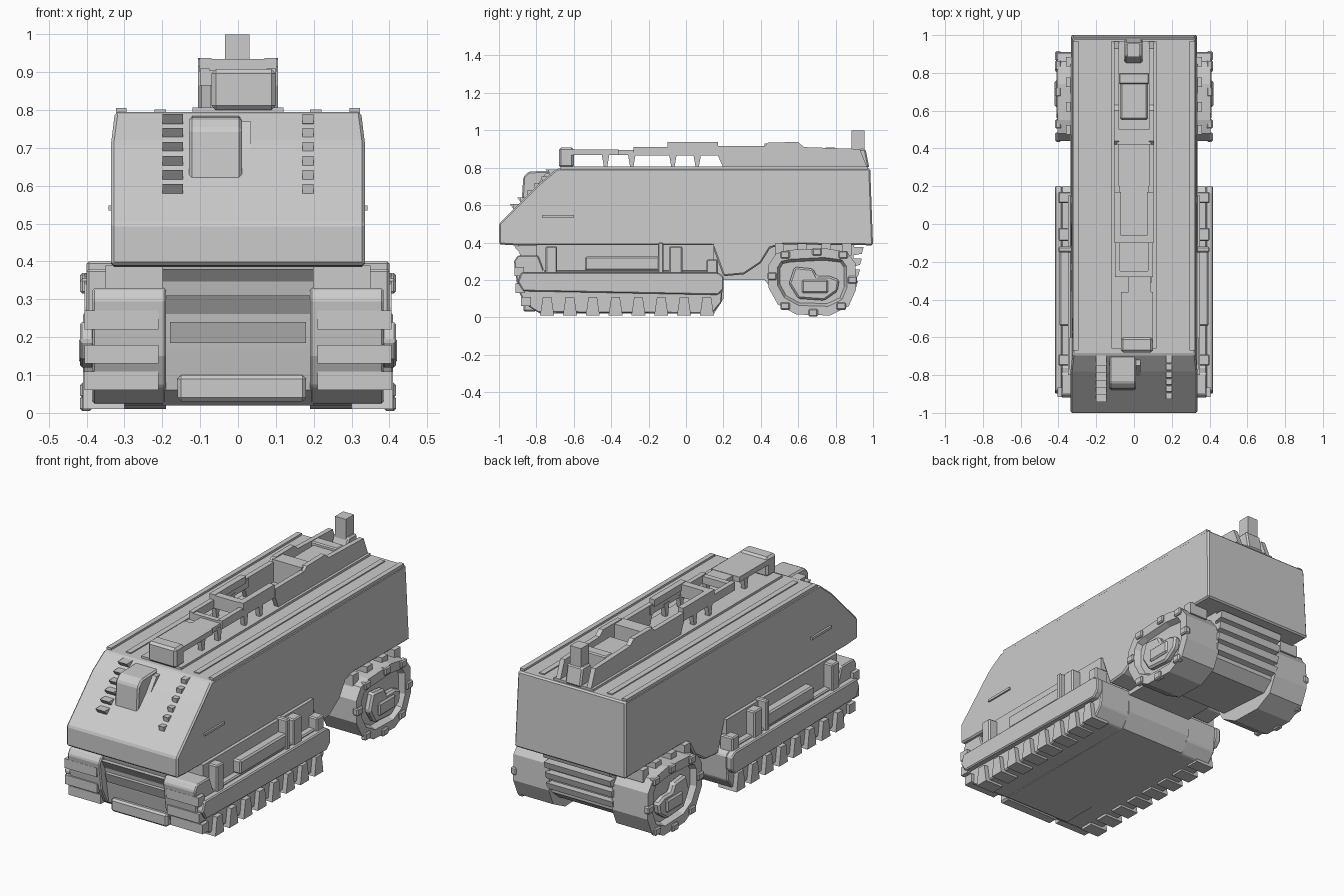
import bpy, bmesh
from mathutils import Vector


def prism(name, profile, x0, x1, bevel=0.0):
    """Side profile in (y, z), extruded across x."""
    bm = bmesh.new()
    face = bm.faces.new([bm.verts.new((x0, y, z)) for y, z in profile])
    ext = bmesh.ops.extrude_face_region(bm, geom=[face])
    bmesh.ops.translate(bm, vec=(x1 - x0, 0, 0),
                        verts=[g for g in ext["geom"] if isinstance(g, bmesh.types.BMVert)])
    bmesh.ops.recalc_face_normals(bm, faces=bm.faces)
    me = bpy.data.meshes.new(name)
    bm.to_mesh(me)
    bm.free()
    ob = bpy.data.objects.new(name, me)
    bpy.context.collection.objects.link(ob)
    if bevel:
        mod = ob.modifiers.new("Bevel", "BEVEL")
        mod.width, mod.segments = bevel, 1
    return ob


def box(name, x0, x1, y0, y1, z0, z1, bevel=0.0):
    return prism(name, [(y0, z0), (y1, z0), (y1, z1), (y0, z1)], x0, x1, bevel)


def mirror(ob):
    ob.modifiers.new("Mirror", "MIRROR")
    return ob


def recess_side(ob, inset, depth):
    """Sink the outer (+x) side face inside a rim."""
    bm = bmesh.new()
    bm.from_mesh(ob.data)
    side = max(bm.faces, key=lambda f: f.calc_center_median().x)
    bmesh.ops.inset_region(bm, faces=[side], thickness=inset)
    bmesh.ops.inset_region(bm, faces=[side], thickness=0.015, depth=-depth)
    bm.to_mesh(ob.data)
    bm.free()


# Hull with sloped nose and rear track arch, walls leaning in slightly
hull = prism("hull", [(-1.0, 0.39), (-0.92, 0.385), (0.14, 0.385), (0.2, 0.22), (0.31, 0.23),
                      (0.4, 0.29), (0.45, 0.37), (0.52, 0.39), (1.0, 0.385), (0.985, 0.795),
                      (-0.69, 0.795), (-0.78, 0.72), (-1.0, 0.5)], -0.335, 0.335, 0.008)
for v in hull.data.vertices:
    if v.co.z > 0.75:
        v.co.x *= 0.97

# Roof: raised edge strips and centre deck
mirror(box("roof_edge", 0.295, 0.322, -0.67, 0.97, 0.79, 0.806))
mirror(box("roof_strip", 0.19, 0.22, -0.65, 0.95, 0.79, 0.801))
box("roof_deck", -0.12, 0.12, -0.66, 0.97, 0.785, 0.807)

# Nose: hatch box and ladder rungs
prism("nose_hatch", [(-0.88, 0.6), (-0.87, 0.75), (-0.84, 0.78), (-0.66, 0.785),
                     (-0.66, 0.6)], -0.13, 0.01, 0.008)
prism("nose_hatch_side", [(-0.86, 0.62), (-0.75, 0.77), (-0.7, 0.77), (-0.8, 0.6)], 0.01, 0.035)
for i in range(6):
    z = 0.58 + i * 0.037
    y = -0.92 + i * 0.038
    for x0, x1, d, tag in ((-0.2, -0.145, 0.022, "step"), (0.17, 0.2, 0.006, "rib")):
        prism(f"nose_{tag}_{i}", [(y - d, z + 0.025), (y + 0.05, z + 0.025),
                                  (y + 0.02, z - 0.01), (y - 0.002, z)], x0, x1)
mirror(box("side_handle", 0.33, 0.342, -0.77, -0.6, 0.535, 0.548))

# Front tracks: solid undercarriage, shelf rail, upper deck
track_profile = [(-0.92, 0.3), (-0.9, 0.15), (-0.86, 0.07), (-0.79, 0.025), (0.14, 0.02),
                 (0.19, 0.08), (0.2, 0.22), (0.14, 0.25), (-0.76, 0.25), (-0.79, 0.33),
                 (-0.9, 0.33)]
mirror(prism("front_track", track_profile, 0.19, 0.385, 0.006))
prism("undercarriage", [(-0.9, 0.39), (-0.87, 0.39), (-0.2, 0.39), (0.2, 0.39), (0.2, 0.1), (0.15, 0.02),
                        (-0.78, 0.02), (-0.84, 0.06), (-0.86, 0.17), (-0.88, 0.3)], -0.2, 0.2)
mirror(prism("track_rail", [(-0.9, 0.19), (-0.87, 0.14), (0.17, 0.12), (0.2, 0.15), (0.2, 0.22),
                            (0.17, 0.24), (-0.88, 0.24)], 0.38, 0.418, 0.006))
mirror(box("upper_deck", 0.19, 0.35, -0.8, 0.15, 0.24, 0.39))
mirror(box("side_tank", 0.34, 0.395, -0.54, -0.14, 0.25, 0.325, 0.008))
for i, (y0, y1, z1) in enumerate([(-0.75, -0.69, 0.38), (-0.15, -0.12, 0.4),
                                  (-0.09, -0.02, 0.38), (0.11, 0.17, 0.31)]):
    mirror(box(f"side_bracket_{i}", 0.32, 0.4, y0, y1, 0.22, z1, 0.006))
for i in range(8):
    y = -0.78 + i * 0.122
    mirror(prism(f"track_cleat_{i}", [(y, 0.01), (y + 0.075, 0.01), (y + 0.06, 0.11),
                                      (y + 0.015, 0.11)], 0.3, 0.41))
for i, (y, z) in enumerate([(-0.905, 0.24), (-0.9, 0.15), (-0.87, 0.08)]):
    mirror(box(f"front_cleat_{i}", 0.21, 0.405, y - 0.012, y + 0.04, z - 0.02, z + 0.03))
for i, z in enumerate([0.345, 0.275, 0.205]):
    prism(f"front_step_{i}", [(-0.92 + i * 0.015, z + 0.035), (-0.8, z + 0.035), (-0.8, z - 0.02),
                              (-0.87, z - 0.02)], -0.2 + i * 0.01, 0.2 - i * 0.01)
box("front_skid", -0.16, 0.18, -0.87, -0.8, 0.03, 0.1, 0.01)

# Rear tracks with sunken sidewalls, hubs and grips
rear = prism("rear_track", [(0.44, 0.28), (0.44, 0.16), (0.49, 0.07), (0.59, 0.015), (0.77, 0.01),
                            (0.87, 0.06), (0.91, 0.15), (0.905, 0.29), (0.86, 0.35), (0.74, 0.37),
                            (0.55, 0.36), (0.48, 0.34)], 0.19, 0.405)
recess_side(rear, 0.05, 0.03)
mirror(rear)
mirror(prism("rear_hub", [(0.55, 0.18), (0.6, 0.1), (0.74, 0.09), (0.81, 0.14), (0.82, 0.2),
                          (0.77, 0.22), (0.7, 0.22), (0.68, 0.26), (0.58, 0.27)], 0.37, 0.41, 0.01))
mirror(box("rear_hub_cap", 0.4, 0.42, 0.62, 0.76, 0.13, 0.2, 0.008))
for i, (y, z) in enumerate([(0.46, 0.22), (0.53, 0.06), (0.68, 0.025), (0.83, 0.06),
                            (0.89, 0.2), (0.84, 0.335), (0.7, 0.35), (0.53, 0.335)]):
    mirror(box(f"rear_grip_{i}", 0.385, 0.417, y - 0.025, y + 0.025, z - 0.02, z + 0.02, 0.006))
for i, y in enumerate([0.5, 0.62, 0.75, 0.86]):
    mirror(box(f"rear_mount_{i}", 0.25, 0.36, y - 0.025, y + 0.025, 0.33, 0.395))

# Rear axle housing with ribs
prism("rear_housing", [(0.15, 0.39), (0.15, 0.2), (0.42, 0.2), (0.5, 0.1), (0.82, 0.08), (0.88, 0.13),
                       (0.9, 0.39)], -0.2, 0.2)
for i in range(4):
    z = 0.16 + i * 0.06
    prism(f"rear_rib_{i}", [(0.86, z - 0.015), (0.91 + i * 0.01, z), (0.92 + i * 0.01, z + 0.035),
                            (0.86, z + 0.035)], -0.2, 0.2)

# Roof superstructure: raised front gantry on posts
box("gantry_front", -0.07, 0.1, -0.68, -0.6, 0.8, 0.908, 0.012)
box("gantry_plate", -0.07, 0.1, -0.63, -0.36, 0.868, 0.897)
box("gantry_link", -0.03, 0.09, -0.37, -0.27, 0.868, 0.895)
mirror(box("gantry_frame_side", 0.075, 0.1, -0.28, 0.2, 0.865, 0.91))
box("gantry_frame_front", -0.1, 0.1, -0.28, -0.25, 0.865, 0.905)
box("gantry_frame_rear", -0.1, 0.1, -0.1, -0.06, 0.865, 0.935)
mirror(box("gantry_frame_top", 0.07, 0.102, -0.1, 0.17, 0.9, 0.938))
for i, (x, y) in enumerate([(-0.05, -0.43), (0.08, -0.43), (0.08, -0.29), (-0.085, -0.07),
                            (0.085, -0.07), (-0.085, 0.06), (0.085, 0.06)]):
    prism(f"gantry_post_{i}", [(y - 0.008, 0.8), (y + 0.008, 0.8), (y + 0.022, 0.88),
                               (y - 0.022, 0.88)], x - 0.012, x + 0.012)

# Rear channel walls, inner box and end taper
mirror(prism("channel_wall", [(0.2, 0.8), (0.97, 0.8), (0.93, 0.9), (0.63, 0.91), (0.6, 0.937),
                              (0.44, 0.935), (0.42, 0.915), (0.17, 0.915), (0.17, 0.865)],
             0.08, 0.106))
box("channel_bridge", -0.09, 0.09, 0.42, 0.5, 0.8, 0.93)
box("channel_box", -0.075, 0.075, 0.55, 0.78, 0.8, 0.89, 0.012)
box("channel_seat", -0.08, 0.08, 0.74, 0.8, 0.8, 0.908, 0.006)

# Tail mast
prism("mast_base", [(0.85, 0.8), (0.98, 0.8), (0.96, 0.9), (0.89, 0.9)], -0.05, 0.045, 0.008)
box("mast", -0.035, 0.03, 0.885, 0.955, 0.88, 1.0)
